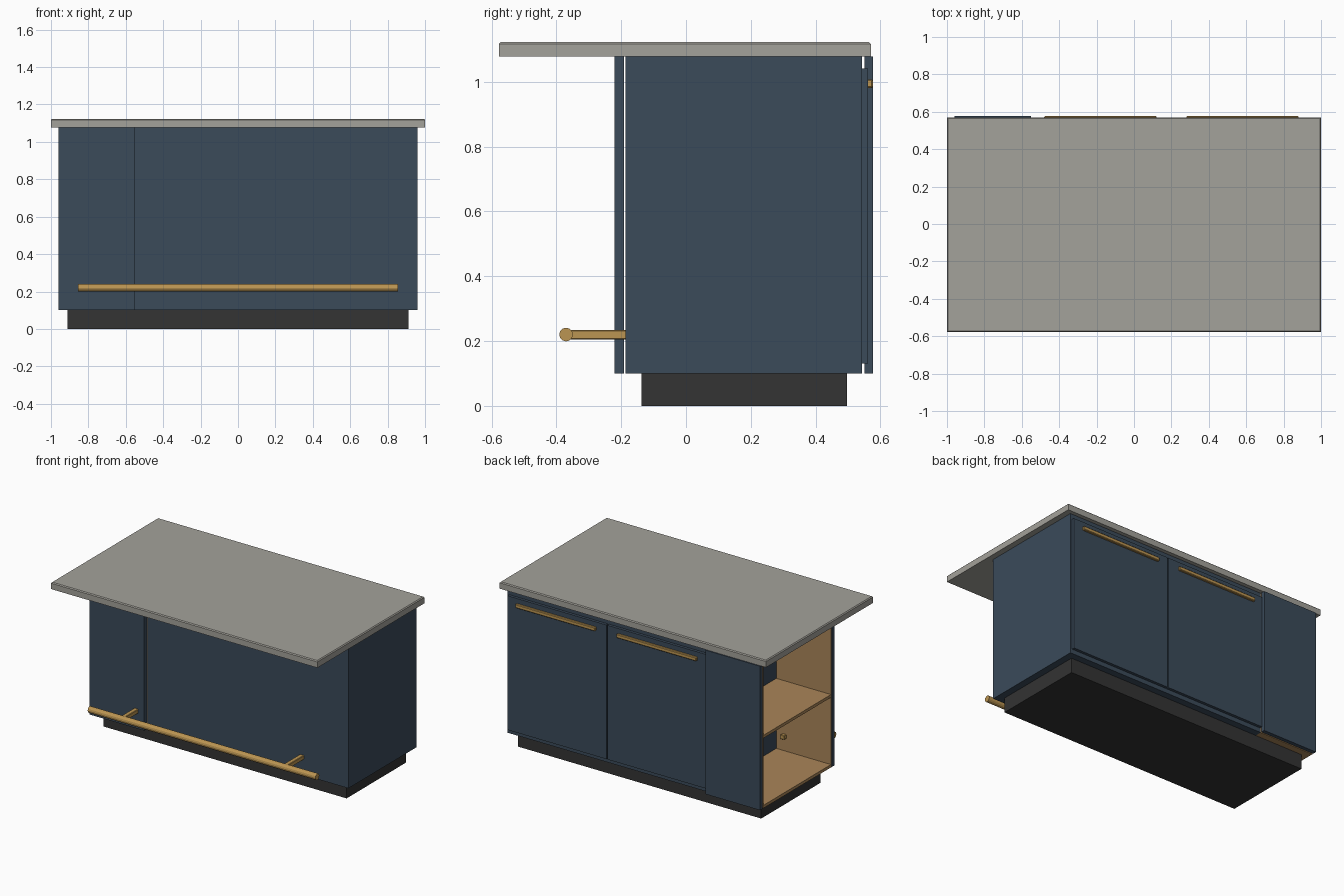
import bpy
import bmesh
import math

if "Cube" in bpy.data.objects:
    bpy.data.objects.remove(bpy.data.objects["Cube"])


def material(name, color):
    m = bpy.data.materials.new(name)
    m.diffuse_color = (*color, 1)
    m.use_nodes = True
    m.node_tree.nodes["Principled BSDF"].inputs["Base Color"].default_value = m.diffuse_color
    return m


NAVY = material("navy paint", (0.043, 0.069, 0.102))
STONE = material("grey stone", (0.37, 0.36, 0.325))
BRASS = material("brass", (0.5, 0.3, 0.085))
WOOD = material("oak", (0.4, 0.235, 0.1))
BLACK = material("black plinth", (0.033, 0.033, 0.033))


def box(name, x, y, z, mat, bevel=0):
    """Box from (min, max) ranges, with an optional small edge chamfer."""
    bpy.ops.mesh.primitive_cube_add(size=1)
    o = bpy.context.object
    o.name = name
    for v in o.data.vertices:
        v.co = [r[0] + (c + 0.5) * (r[1] - r[0]) for c, r in zip(v.co, (x, y, z))]
    o.data.materials.append(mat)
    if bevel:
        b = o.modifiers.new("chamfer", "BEVEL")
        b.width = bevel
        b.segments = 1
    return o


SPLIT = -0.55              # where the open shelf meets the cupboard
FULL = (0.10, 1.077)       # height of the cabinet
DEPTH = (-0.187, 0.543)    # depth of the carcass

# worktop with its upper rim chamfered
top = box("worktop", (-1, 1), (-0.577, 0.57), (1.077, 1.123), STONE)
bm = bmesh.new()
bm.from_mesh(top.data)
rim = [e for e in bm.edges if all(v.co.z > 1.1 for v in e.verts)]
bmesh.ops.bevel(bm, geom=rim, offset=0.006, segments=1, affect="EDGES")
bm.to_mesh(top.data)
bm.free()

# plinth and closed carcass
box("plinth", (-0.912, 0.912), (-0.138, 0.496), (0, 0.10), BLACK)
box("carcass", (SPLIT, 0.96), DEPTH, FULL, NAVY)

# navy end panels in front of and behind the open shelf
box("shelf_front_panel", (-0.96, SPLIT), (-0.22, -0.192), FULL, NAVY)
box("shelf_back_panel", (-0.96, SPLIT), (0.55, 0.577), FULL, NAVY)

# open oak shelf unit with thin side linings
for name, z in (("shelf_bottom", 0.10), ("shelf_middle", 0.575)):
    box(name, (-0.96, SPLIT), DEPTH, (z, z + 0.02), WOOD)
for name, y in (("shelf_front_lining", DEPTH[0]), ("shelf_back_lining", DEPTH[1] - 0.004)):
    box(name, (-0.96, SPLIT), (y, y + 0.004), FULL, WOOD)

# doors with bar handles
for i, (x0, x1, hx) in enumerate(((-0.545, 0.197, -0.18), (0.205, 0.948, 0.58)), 1):
    box(f"door_{i}", (x0, x1), (0.543, 0.562), (0.13, 1.04), NAVY)
    box(f"door_handle_{i}", (hx - 0.3, hx + 0.3), (0.555, 0.577), (0.981, 1.007), BRASS, 0.004)

# foot rail on two brackets
bpy.ops.mesh.primitive_cylinder_add(vertices=12, radius=0.021, depth=1.71,
                                    location=(0, -0.37, 0.22), rotation=(0, math.pi / 2, 0))
rail = bpy.context.object
rail.name = "foot_rail"
rail.data.materials.append(BRASS)
for side, x in (("left", -0.61), ("right", 0.61)):
    box(f"rail_bracket_{side}", (x - 0.015, x + 0.015), (-0.37, -0.16), (0.205, 0.234), BRASS, 0.003)
